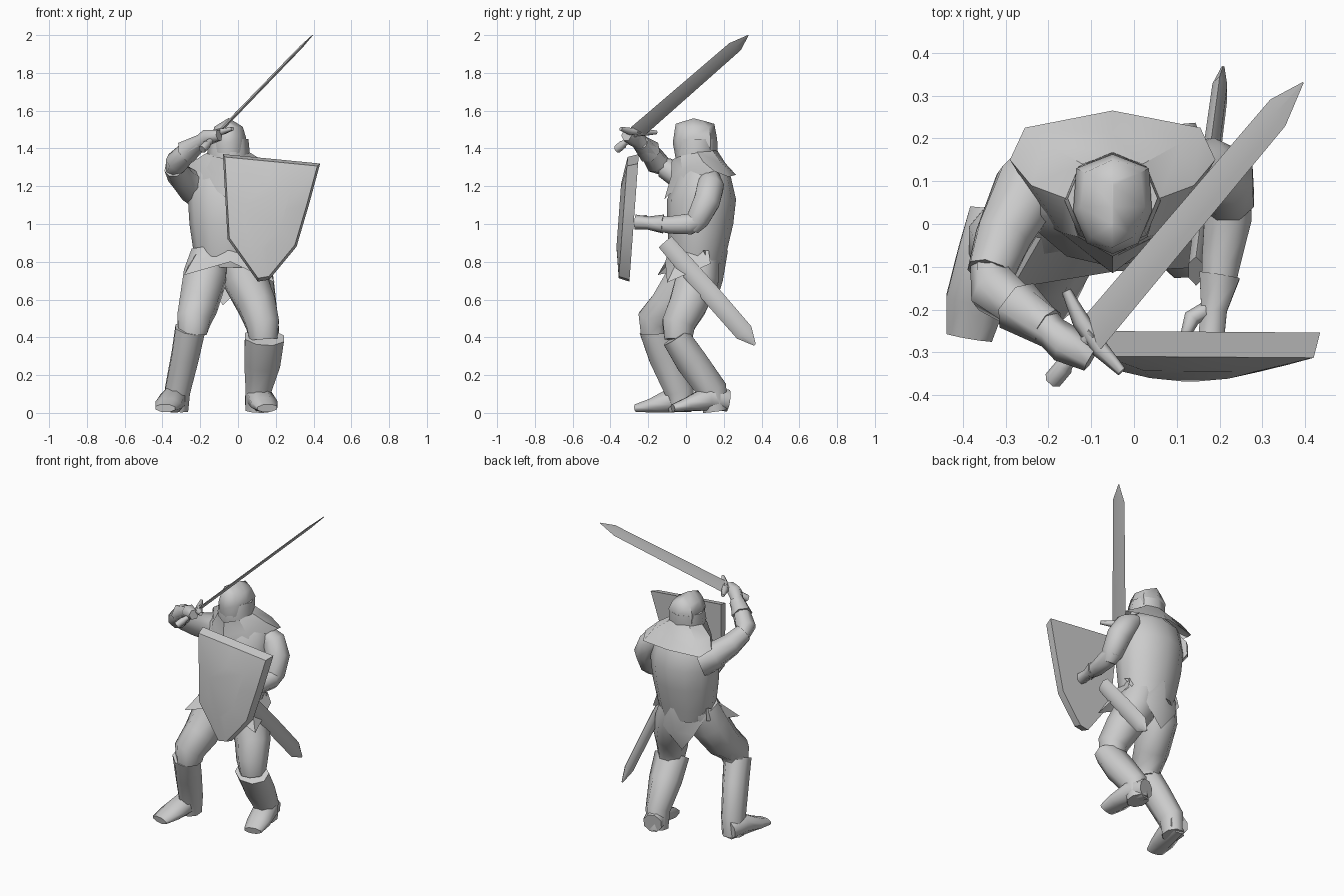
import bpy, math
from mathutils import Vector as V

CX = -0.05  # body centre line


def make(name, verts, faces, angle=55):
    me = bpy.data.meshes.new(name)
    me.from_pydata([tuple(v) for v in verts], [], faces)
    me.update()
    ob = bpy.data.objects.new(name, me)
    bpy.context.collection.objects.link(ob)
    bpy.ops.object.select_all(action='DESELECT')
    bpy.context.view_layer.objects.active = ob
    ob.select_set(True)
    bpy.ops.object.mode_set(mode='EDIT')
    bpy.ops.mesh.select_all(action='SELECT')
    bpy.ops.mesh.normals_make_consistent(inside=False)
    bpy.ops.object.mode_set(mode='OBJECT')
    bpy.ops.object.shade_smooth_by_angle(angle=math.radians(angle))
    return ob


def loft(name, rings, caps=True, angle=55):
    n = len(rings[0])
    verts = [p for r in rings for p in r]
    faces = [(i*n+j, i*n+(j+1) % n, (i+1)*n+(j+1) % n, (i+1)*n+j)
             for i in range(len(rings)-1) for j in range(n)]
    if caps:
        faces += [tuple(range(n)), tuple(range(len(verts)-n, len(verts)))]
    return make(name, verts, faces, angle)


def tube(name, path, sizes, n=8, ref=(1, 0, 0), angle=65):
    """Ring sections along a path; sizes = (half size along ref, half size across)."""
    P = [V(p) for p in path]
    rings = []
    for i, p in enumerate(P):
        t = (P[min(i+1, len(P)-1)] - P[max(i-1, 0)]).normalized()
        u = V(ref) - t*V(ref).dot(t)
        u.normalize()
        v = t.cross(u)
        s = sizes[i] if isinstance(sizes[i], tuple) else (sizes[i], sizes[i])
        o = 0 if n == 4 else math.pi/n
        rings.append([p + u*s[0]*math.cos(o+2*math.pi*k/n) + v*s[1]*math.sin(o+2*math.pi*k/n)
                      for k in range(n)])
    return loft(name, rings, True, angle)


def oval(z, yf, yb, hw, n=12, cx=CX):
    return [V((cx + hw*math.sin(2*math.pi*k/n),
               (yf+yb)/2 - (yb-yf)/2*math.cos(2*math.pi*k/n), z)) for k in range(n)]


def mirrored(half):
    """Front-to-back half outline mirrored about the body centre line."""
    return [V(p) for p in half] + [V((2*CX-p[0], p[1], p[2])) for p in half[-2:0:-1]]


# torso coat
loft("torso", [oval(0.77, -0.07, 0.195, 0.16), oval(0.85, -0.09, 0.215, 0.185),
               oval(1.0, -0.10, 0.25, 0.207), oval(1.13, -0.10, 0.265, 0.215),
               oval(1.26, -0.05, 0.235, 0.20), oval(1.34, -0.01, 0.17, 0.11)])
# front skirt flare with pointed corners
make("skirt", [(-0.23, 0.12, 0.86), (-0.21, -0.02, 0.86), (-0.05, -0.092, 0.86), (0.11, -0.02, 0.86), (0.13, 0.12, 0.86),
               (-0.24, 0.13, 0.79), (-0.285, -0.15, 0.73), (-0.04, -0.11, 0.80), (0.195, -0.10, 0.69), (0.15, 0.13, 0.79)],
     [(i, i+1, i+6, i+5) for i in range(4)])
# pointed coat tail at the back
make("coat_tail", [(-0.25, 0.09, 0.86), (CX, 0.222, 0.86), (0.15, 0.09, 0.86), (0.05, 0.17, 0.70),
                   (-0.08, 0.155, 0.57), (-0.18, 0.17, 0.70), (-0.065, 0.195, 0.70)],
     [(0, 1, 6, 5), (1, 2, 3, 6), (5, 6, 4), (6, 3, 4)])
# shoulder mantle with a front point
loft("mantle", [
    mirrored([(CX, -0.075, 1.34), (0.03, -0.03, 1.36), (0.06, 0.06, 1.38), (0.02, 0.14, 1.39), (CX, 0.165, 1.39)]),
    mirrored([(CX, -0.08, 1.25), (0.07, -0.02, 1.29), (0.14, 0.09, 1.33), (0.11, 0.19, 1.32), (CX, 0.21, 1.32)]),
    mirrored([(CX, -0.115, 1.13), (0.09, -0.01, 1.23), (0.19, 0.15, 1.28), (0.155, 0.225, 1.25), (CX, 0.265, 1.26)])],
     caps=False, angle=35)
# mail hood and ridged helmet
loft("mail_hood", [oval(1.31, -0.05, 0.15, 0.11, 8), oval(1.38, -0.06, 0.168, 0.112, 8),
                   oval(1.45, -0.045, 0.165, 0.105, 8)])
loft("helmet", [
    mirrored([(CX, -0.055, 1.35), (0.01, -0.035, 1.38), (0.04, 0.04, 1.39), (0.03, 0.13, 1.39), (CX, 0.165, 1.38)]),
    mirrored([(CX, -0.07, 1.43), (0.01, -0.045, 1.45), (0.042, 0.03, 1.46), (0.035, 0.13, 1.46), (CX, 0.163, 1.46)]),
    mirrored([(CX, -0.055, 1.53), (0.0, -0.03, 1.51), (0.025, 0.04, 1.515), (0.015, 0.12, 1.51), (CX, 0.15, 1.53)]),
    mirrored([(CX, -0.01, 1.545), (-0.048, 0.0, 1.547), (-0.048, 0.04, 1.56), (-0.048, 0.09, 1.547), (CX, 0.1, 1.545)])])

# legs: thigh from hip to knee, boot from knee to heel, foot from heel to toe
legs = {
    "right": dict(thigh=[(-0.15, 0.05, 0.84), (-0.175, 0.01, 0.72), (-0.21, -0.09, 0.57), (-0.235, -0.17, 0.49), (-0.24, -0.165, 0.42)],
                  boot=[(-0.253, -0.175, 0.445), (-0.28, -0.115, 0.30), (-0.32, -0.035, 0.12), (-0.325, -0.025, 0.01)],
                  foot=[(-0.328, 0.03, 0.062), (-0.345, -0.07, 0.07), (-0.37, -0.18, 0.04), (-0.385, -0.265, 0.025)]),
    "left": dict(thigh=[(0.0, 0.08, 0.84), (0.035, 0.06, 0.71), (0.10, 0.01, 0.57), (0.13, -0.04, 0.47), (0.135, -0.04, 0.39)],
                 boot=[(0.14, -0.055, 0.40), (0.128, 0.03, 0.27), (0.107, 0.14, 0.12), (0.10, 0.155, 0.01)],
                 foot=[(0.09, 0.22, 0.065), (0.115, 0.12, 0.08), (0.14, 0.01, 0.045), (0.155, -0.07, 0.025)]),
}
for side, L in legs.items():
    tube(side + "_thigh", L["thigh"], [0.105, 0.122, 0.108, 0.095, 0.08])
    w = 0.085 if side == "right" else 0.112
    tube(side + "_boot", L["boot"], [(w, 0.08), (w*0.92, 0.09), (0.072, 0.085), (0.066, 0.07)])
    tube(side + "_foot", L["foot"], [(0.06, 0.062), (0.072, 0.072), (0.075, 0.04), (0.058, 0.022)])

# sword arm, raised
tube("right_upper_arm", [(-0.19, 0.13, 1.17), (-0.25, 0.08, 1.20), (-0.305, -0.03, 1.25), (-0.335, -0.115, 1.30)],
     [0.095, 0.085, 0.07, 0.058], ref=(0, 0, 1))
tube("right_forearm", [(-0.345, -0.09, 1.285), (-0.325, -0.155, 1.325), (-0.26, -0.20, 1.39), (-0.2, -0.24, 1.43)],
     [0.04, 0.063, 0.053, 0.045], ref=(0, 0, 1))
tube("right_glove", [(-0.275, -0.19, 1.38), (-0.19, -0.255, 1.44), (-0.16, -0.28, 1.46), (-0.10, -0.315, 1.47)],
     [0.065, 0.04, 0.046, 0.032], n=6, ref=(0, 0, 1))
# shield arm, bent forward
tube("left_upper_arm", [(0.10, 0.13, 1.25), (0.165, 0.13, 1.20), (0.21, 0.11, 1.12), (0.22, 0.06, 1.02), (0.22, 0.03, 0.97)],
     [0.05, 0.075, 0.075, 0.065, 0.04])
tube("left_forearm", [(0.225, 0.09, 1.03), (0.22, 0.02, 1.0), (0.205, -0.08, 0.995), (0.195, -0.16, 1.0)],
     [0.05, 0.06, 0.05, 0.04])
tube("left_glove", [(0.20, -0.12, 1.0), (0.187, -0.2, 1.005), (0.18, -0.27, 1.01)],
     [(0.055, 0.05), (0.035, 0.035), (0.035, 0.04)], n=6)
tube("left_thumb", [(0.17, -0.2, 1.01), (0.135, -0.22, 1.03), (0.12, -0.26, 1.03)], [0.02, 0.02, 0.012], n=6, ref=(0, 0, 1))

# shield: back outline, inset front outline, bulged centre
outline = [(-0.08, 1.37), (0.18, 1.345), (0.435, 1.32), (0.375, 1.1), (0.31, 0.88), (0.165, 0.705),
           (0.105, 0.695), (-0.055, 0.92), (-0.068, 1.15)]


def plate(scale, dy):
    pts = [(0.13+(x-0.13)*scale, 1.06+(z-1.06)*scale) for x, z in outline]
    return [V((x, -0.25 - 0.05*(1.37-z)/0.68 + dy, z)) for x, z in pts]


loft("shield", [plate(0.9, 0.0), plate(1.0, 0.0), plate(0.95, -0.058), plate(0.5, -0.082)], angle=35)

# raised sword
tip, pommel = V((0.395, 0.33, 2.0)), V((-0.19, -0.365, 1.395))
d = (tip - pommel).normalized()
L = (tip - pommel).length
flat = (V((0, 1, 0)) - d*d.y).normalized()
cross = V((-0.13, 0.19, -0.02)).normalized()


def at(t): return pommel + d*t


tube("sword_blade", [at(0.17), at(L-0.11), at(L)], [(0.047, 0.009), (0.04, 0.008), (0.002, 0.002)], n=4, ref=flat, angle=45)
tube("sword_grip", [at(0.0), at(0.05), at(0.06), at(0.18)], [0.022, 0.022, 0.017, 0.017], n=6, ref=flat)
tube("sword_guard", [at(0.18)-cross*0.115, at(0.165)-cross*0.04, at(0.165)+cross*0.04, at(0.18)+cross*0.115],
     [(0.012, 0.010), (0.022, 0.018), (0.022, 0.018), (0.012, 0.010)], n=6, ref=d)

# scabbard at the left hip
s0, s1 = V((0.145, -0.11, 0.905)), V((0.208, 0.365, 0.36))
tube("scabbard", [s0, s0.lerp(s1, 0.5), s0.lerp(s1, 0.88), s1],
     [(0.02, 0.045), (0.022, 0.052), (0.02, 0.05), (0.004, 0.006)], n=6, angle=40)
